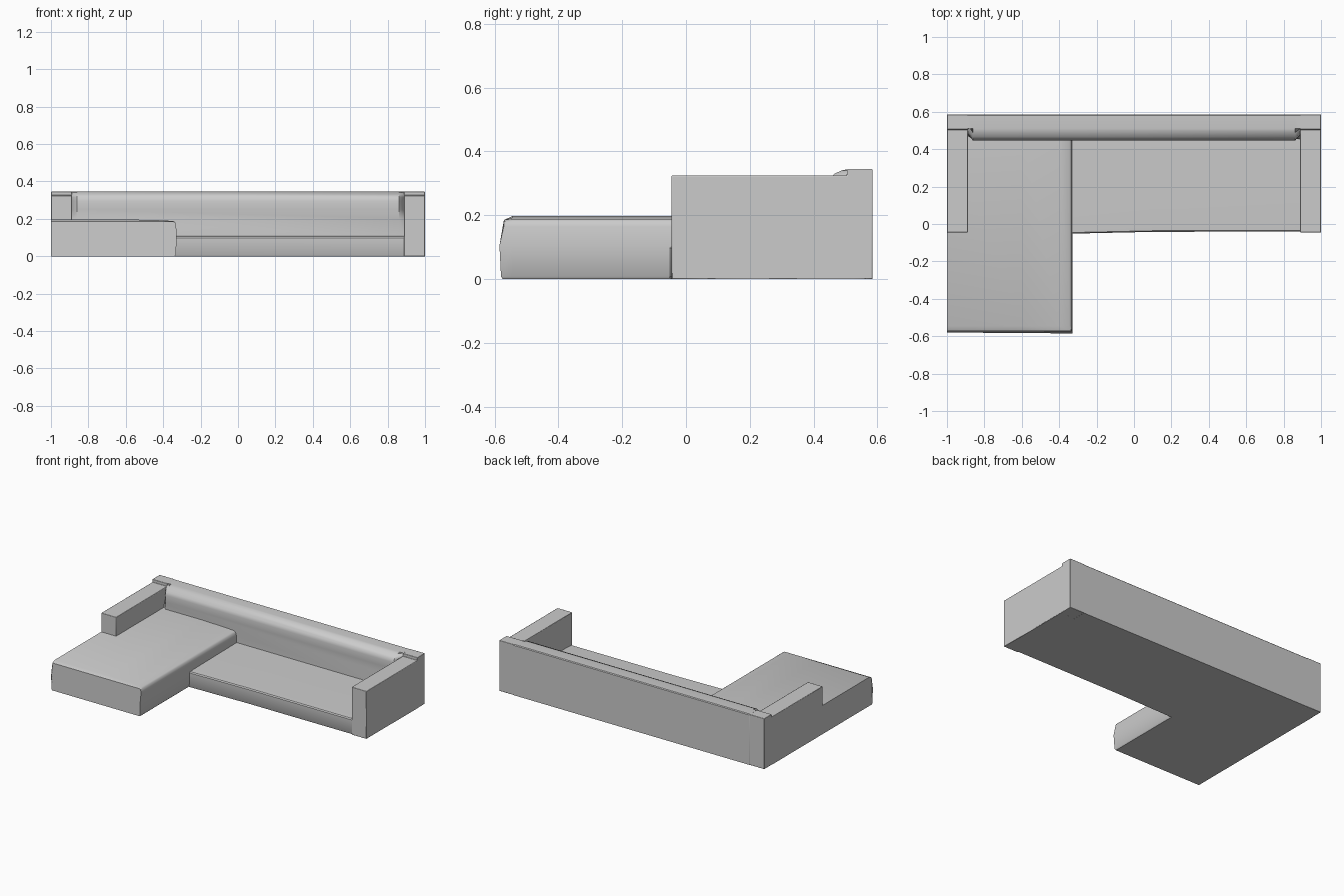
import bpy, bmesh, math

if "Cube" in bpy.data.objects:
    bpy.data.objects.remove(bpy.data.objects["Cube"])


def loft(name, sections, bevel=0.0):
    """Skin a row of matching closed sections, cap both ends, soften edges."""
    bm = bmesh.new()
    rings = [[bm.verts.new(p) for p in s] for s in sections]
    n = len(rings[0])
    for a, b in zip(rings, rings[1:]):
        for i in range(n):
            j = (i + 1) % n
            bm.faces.new((a[i], a[j], b[j], b[i]))
    bm.faces.new(rings[0])
    bm.faces.new(rings[-1])
    bmesh.ops.recalc_face_normals(bm, faces=bm.faces)
    me = bpy.data.meshes.new(name)
    bm.to_mesh(me)
    bm.free()
    ob = bpy.data.objects.new(name, me)
    bpy.context.collection.objects.link(ob)
    bpy.ops.object.select_all(action='DESELECT')
    bpy.context.view_layer.objects.active = ob
    ob.select_set(True)
    bpy.ops.object.shade_smooth_by_angle(angle=math.radians(40))
    if bevel:
        m = ob.modifiers.new("bevel", 'BEVEL')
        m.width = bevel
        m.segments = 2
        m.limit_method = 'ANGLE'
        m.angle_limit = math.radians(50)
    return ob


# Arms, each in one piece with its taller back end; the left arm sits over the chaise
def arm(name, x0, x1, z_front):
    ring = [(-0.045, z_front), (0.495, z_front), (0.495, 0.0), (0.585, 0.0),
            (0.585, 0.345), (0.505, 0.345), (0.505, 0.325), (-0.045, 0.325)]
    loft(name, [[(x, y, z) for y, z in ring] for x in (x0, x1)], 0.003)


arm("right_arm", 0.888, 1.0, 0.0)
arm("left_arm", -1.0, -0.888, 0.188)

# Backrest: rounded front roll, its top corners tapering toward the arms
back_profile = [(0.585, 0.0), (0.585, 0.34), (0.58, 0.345),
                (0.51, 0.345), (0.49, 0.341), (0.467, 0.331), (0.452, 0.316),
                (0.447, 0.295), (0.449, 0.25), (0.453, 0.2), (0.455, 0.1), (0.455, 0.0)]
sections = []
for x, inset in ((-0.89, 0.04), (-0.862, 0), (0.862, 0), (0.89, 0.04)):
    sections.append([(x, y + inset * min(1, max(0, (z - 0.1) / 0.2)) if y < 0.505 else y, z)
                     for y, z in back_profile])
loft("backrest", sections)

# Low seat, rising gently toward the back
seat_profile = [(0.47, 0.0), (-0.036, 0.0), (-0.04, 0.006), (-0.04, 0.098),
                (-0.034, 0.105), (0.0, 0.107), (0.47, 0.112)]
loft("seat", [[(x, y - d if y < -0.03 else y, z) for y, z in seat_profile]
              for x, d in ((-0.35, 0.012), (0.1, 0.002), (0.893, 0))])

# Chaise with near-upright right side and a bowed front face
chaise_profile = [(-1.0, 0.0), (-0.338, 0.0), (-0.332, 0.008), (-0.328, 0.105),
                  (-0.331, 0.165), (-0.336, 0.181), (-0.345, 0.188), (-0.4, 0.192),
                  (-0.6, 0.197), (-1.0, 0.196), (-1.0, 0.105), (-1.0, 0.008)]


def front_y(z):
    if z < 0.004:
        return -0.575
    if z < 0.02:
        return -0.58
    return -0.585 if z < 0.12 else -0.571


front = [(x, front_y(z), min(z, 0.185)) for x, z in chaise_profile]
loft("chaise", [front] + [[(x, y, z) for x, z in chaise_profile]
                          for y in (-0.545, 0.503)])
